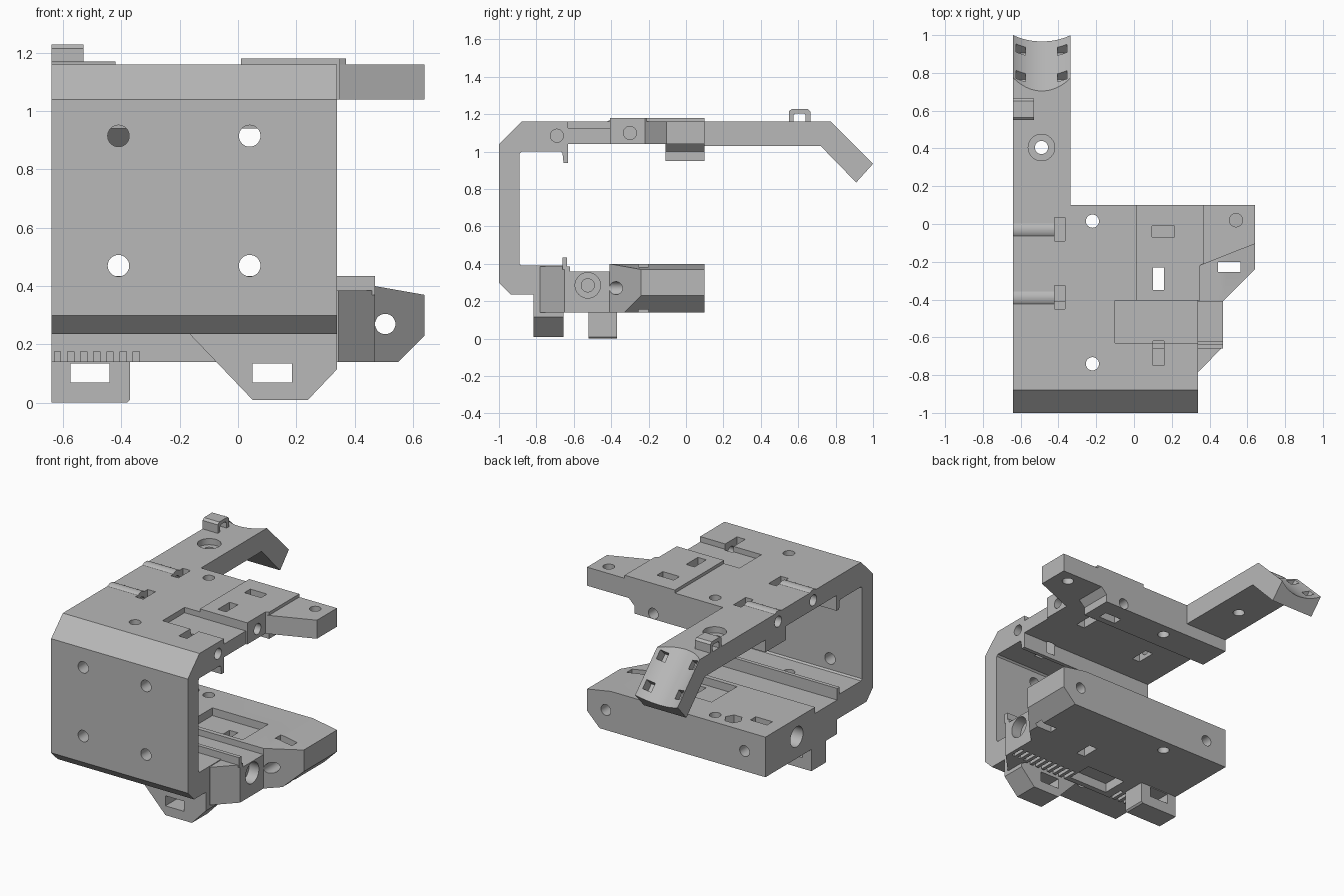
import bpy, bmesh
from math import pi, sin, cos
from mathutils import Matrix, Vector

if "Cube" in bpy.data.objects:
    bpy.data.objects.remove(bpy.data.objects["Cube"])

grey = bpy.data.materials.new("plain grey")
grey.use_nodes = True
grey.diffuse_color = (0.48, 0.48, 0.48, 1)
grey.node_tree.nodes["Principled BSDF"].inputs["Base Color"].default_value = grey.diffuse_color


def prism(name, axis, outline, lo, hi):
    """Extrude a 2D outline along the given axis from lo to hi."""
    place = {"x": lambda a, b, t: (t, a, b),
             "y": lambda a, b, t: (a, t, b),
             "z": lambda a, b, t: (a, b, t)}[axis]
    bm = bmesh.new()
    face = bm.faces.new([bm.verts.new(place(a, b, lo)) for a, b in outline])
    grown = bmesh.ops.extrude_face_region(bm, geom=[face])
    moved = [v for v in grown["geom"] if isinstance(v, bmesh.types.BMVert)]
    bmesh.ops.translate(bm, verts=moved, vec=place(0, 0, hi - lo))
    bmesh.ops.recalc_face_normals(bm, faces=bm.faces)
    mesh = bpy.data.meshes.new(name)
    bm.to_mesh(mesh)
    bm.free()
    mesh.materials.append(grey)
    obj = bpy.data.objects.new(name, mesh)
    bpy.context.collection.objects.link(obj)
    return obj


def box(name, x0, x1, y0, y1, z0, z1):
    return prism(name, "z", [(x0, y0), (x1, y0), (x1, y1), (x0, y1)], z0, z1)


def rod(axis, a, b, r, lo, hi, sides=32, name="cutter"):
    ring = [(a + r * cos(2 * pi * i / sides), b + r * sin(2 * pi * i / sides))
            for i in range(sides)]
    return prism(name, axis, ring, lo, hi)


def cut(cutter, *targets):
    """Subtract the cutter from every target, then discard it."""
    cutter.hide_render = True
    for obj in targets:
        mod = obj.modifiers.new("cut", "BOOLEAN")
        mod.operation = "DIFFERENCE"
        mod.solver = "EXACT"
        mod.object = cutter
        deps = bpy.context.evaluated_depsgraph_get()
        mesh = bpy.data.meshes.new_from_object(obj.evaluated_get(deps))
        obj.modifiers.clear()
        obj.data = mesh
    bpy.data.objects.remove(cutter)


def slot(x0, x1, y0, y1, z0, z1, *targets):
    cut(box("cutter", x0, x1, y0, y1, z0, z1), *targets)


# Main C-shaped frame with its two inner lips
frame = prism("c_frame", "x", [
    (-1, .30), (-.935, .235), (-.635, .235), (-.635, .435), (-.66, .435),
    (-.66, .39), (-.88, .39), (-.89, .40), (-.89, .99), (-.88, 1.0),
    (-.67, 1.0), (-.66, .99), (-.655, .94), (-.63, .94), (-.63, 1.04),
    (.1, 1.04), (.1, 1.16), (-.88, 1.16), (-1, 1.04)], -.64, .34)

# Upper side pad, arm and rear drop block
pad = prism("raised_pad", "z", [(.01, -.405), (.35, -.405), (.35, -.22),
                                (.37, -.21), (.37, .1), (.01, .1)], 1.04, 1.18)
arm = prism("upper_arm", "z", [(.34, .1), (.64, .1), (.64, -.105), (.34, -.224)],
            1.04, 1.16)
drop = prism("rear_drop_block", "y", [(-.64, .95), (.30, .95), (.30, 1.0),
                                      (.34, 1.04), (.34, 1.06), (-.64, 1.06)],
             -.11, .1)
ridges = [rod("x", y, 1.115, .056, -.64, -.42, name="screw_ridge") for y in (-.03, -.39)]

# Long tail with a bent end
tail = prism("tail", "x", [(.09, 1.03), (.72, 1.03), (.91, .835), (1, .935),
                           (.775, 1.16), (.09, 1.16)], -.64, -.335)
loop = prism("tail_loop", "x", [(.55, 1.15), (.575, 1.15), (.575, 1.195), (.585, 1.205),
                                (.63, 1.205), (.64, 1.195), (.64, 1.15), (.665, 1.15),
                                (.665, 1.215), (.65, 1.228), (.565, 1.228), (.55, 1.215)],
             -.64, -.53)

# Lower carriage: rear block, rail, cheek and lip end
block = prism("lower_block", "y", [(-.64, .14), (.55, .14), (.64, .23), (.64, .37),
                                   (.47, .40), (-.64, .40)], -.41, .1)
rail = box("lower_rail", -.64, .47, -.635, -.41, .14, .36)
cheek = prism("lower_cheek", "z", [(.33, -.78), (.345, -.78), (.47, -.65),
                                   (.47, -.62), (.33, -.62)], .14, .385)
box("lip_end", .34, .47, -.66, -.635, .37, .435)

# Hanging tie brackets under the carriage
bracket = prism("wide_bracket", "y", [(-.17, .24), (.05, .01), (.24, .01), (.34, .115),
                                      (.34, .30), (-.17, .30)], -.815, -.655)
tab = prism("side_tab", "y", [(-.64, 0), (-.38, 0), (-.37, .01), (-.37, .2),
                              (-.64, .2)], -.52, -.37)
slot(.05, .185, -.9, -.6, .07, .135, bracket)
slot(-.575, -.44, -.6, -.3, .07, .135, tab)

# Corner chamfer of the lower block
cut(prism("cutter", "z", [(.45, -.43), (.66, -.22), (.8, -.22), (.8, -.5), (.45, -.5)],
          0, 1), block)

# Front plate holes
for x in (-.41, .04):
    for z in (.47, .915):
        cut(rod("y", x, z, .037, -1.1, -.8), frame)

# Vertical screw holes
cut(rod("z", -.22, .015, .035, 0, 2), frame, drop, block)
cut(rod("z", -.22, -.74, .035, 0, 2), frame)
cut(rod("z", .54, .02, .035, 1, 2), arm)
cut(rod("z", -.49, .405, .035, 1, 2), tail)
cut(rod("z", -.49, .405, .07, 1.12, 2), tail)
cut(rod("z", -.34, 0, .055, .34, .5, sides=6), block)

# Sideways screw holes with their nut slots
for y, ridge in zip((-.03, -.39), ridges):
    cut(rod("x", y, 1.10, .035, -.7, -.38), frame, ridge)
    slot(-.42, -.365, y - .06, y + .065, 1.02, 1.3, frame, ridge)
cut(rod("x", -.30, 1.10, .035, .13, .5), frame, pad)
cut(rod("x", -.69, 1.085, .035, .13, .5), frame)
slot(.10, .16, -.35, -.23, .05, 1.3, frame, pad, block)
slot(.10, .16, -.75, -.62, .97, 1.3, frame)
slot(.095, .215, -.07, -.01, .9, 1.3, frame, pad, drop)
cut(rod("y", .165, .985, .035, -.05, .2), drop)

# Shallow recess in the top plate
slot(-.10, .5, -.63, -.404, 1.125, 1.3, frame)

# Lower carriage bores, slots and pocket
cut(rod("y", .505, .27, .035, -.6, .2), block)
cut(rod("y", -.49, .27, .035, -.1, .2), block)
slot(.445, .565, -.255, -.20, 0, 1, block)
slot(-.55, -.43, -.10, -.045, .2, 1, block)
slot(-.10, .30, -.38, -.12, .35, 1, block)
cut(rod("x", -.22, .28, .065, -.7, -.25), block)
cut(rod("x", -.525, .285, .068, .40, .6), rail)
cut(rod("x", -.525, .285, .035, .2, .6), rail)

# Belt teeth and the gap between them
for start, count in ((.02, 10), (-.63, 7)):
    for i in range(count):
        x = start + .045 * i
        slot(x, x + .022, -.65, -.53, .1, .175, rail)
slot(-.28, 0, -.60, -.43, .1, .2, rail)

# Hollow saddle and strap slots on the bent tail end
tilt = Matrix.Rotation(-pi / 4, 4, "X")
normal = Vector((0, 1, 1)).normalized()
saddle = rod("y", 0, 0, .258, -.6, .6, sides=96)
saddle.data.transform(Matrix.Translation(Vector((-.4875, .8875, 1.0475)) + normal * .208) @ tilt)
cut(saddle, tail)
for x in (-.60, -.38):
    for y in (.80, .94):
        strap = box("cutter", -.025, .025, -.03, .03, -.08, .08)
        strap.data.transform(Matrix.Translation((x, y, 1.935 - y)) @ tilt)
        cut(strap, tail)

# Smooth the round surfaces, keep edges sharp
for obj in (frame, pad, arm, drop, tail, block, rail, *ridges):
    bpy.ops.object.select_all(action="DESELECT")
    obj.select_set(True)
    bpy.context.view_layer.objects.active = obj
    bpy.ops.object.shade_smooth_by_angle(angle=pi / 7)
